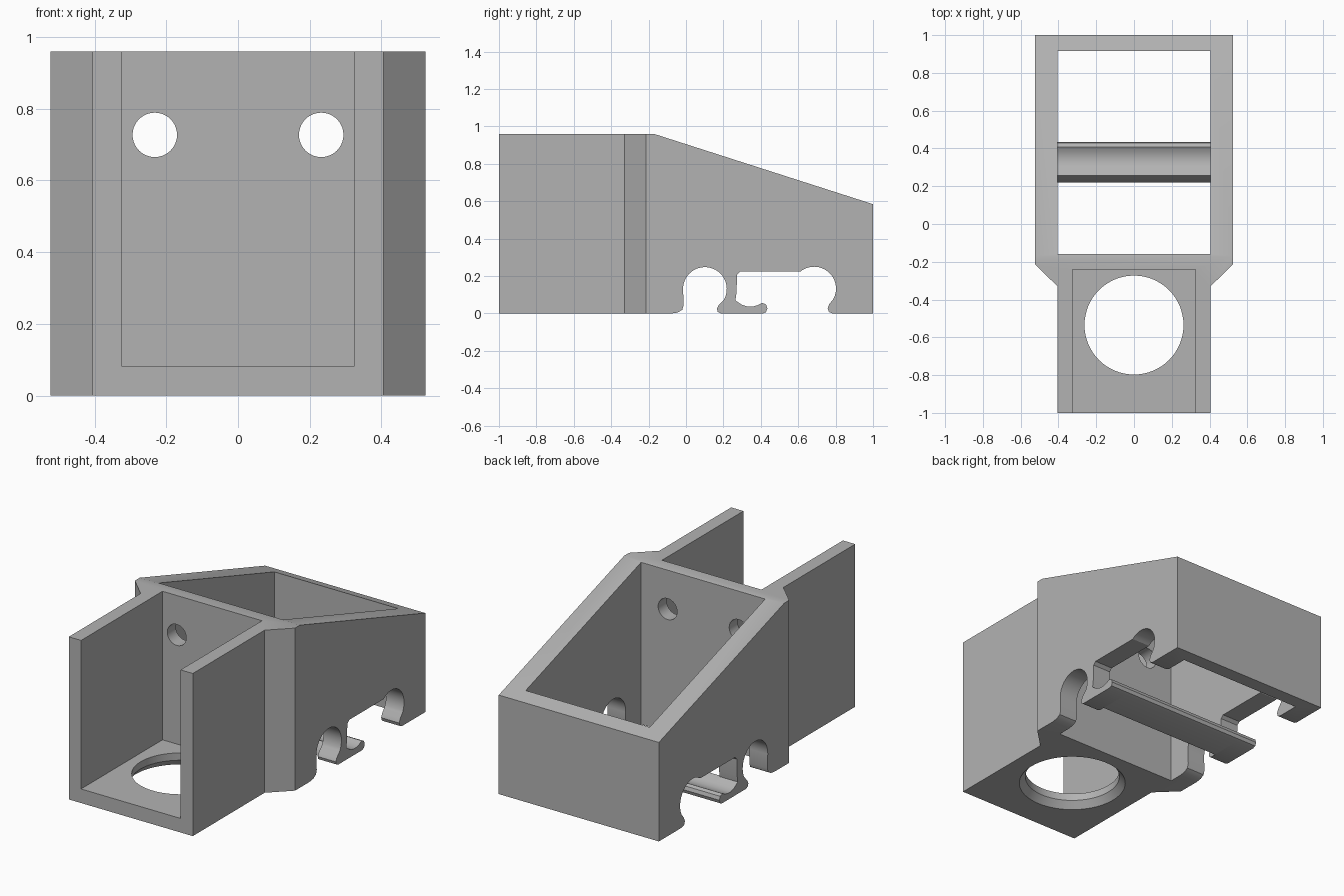
import bpy, bmesh
from math import cos, sin, radians
from mathutils import Vector, Matrix

old = bpy.data.objects.get("Cube")
if old:
    bpy.data.objects.remove(old, do_unlink=True)

grey = bpy.data.materials.new("light grey")
grey.use_nodes = True
grey.diffuse_color = (0.45, 0.45, 0.45, 1)
grey.node_tree.nodes["Principled BSDF"].inputs["Base Color"].default_value = grey.diffuse_color


def make(name, bm):
    bmesh.ops.recalc_face_normals(bm, faces=bm.faces)
    mesh = bpy.data.meshes.new(name)
    bm.to_mesh(mesh)
    bm.free()
    mesh.materials.append(grey)
    ob = bpy.data.objects.new(name, mesh)
    bpy.context.collection.objects.link(ob)
    return ob


def prism(name, points, depth):
    """Extrude a closed outline of 3D points along a vector."""
    bm = bmesh.new()
    face = bm.faces.new([bm.verts.new(p) for p in points])
    new = bmesh.ops.extrude_face_region(bm, geom=[face])["geom"]
    bmesh.ops.translate(bm, vec=Vector(depth),
                        verts=[v for v in new if isinstance(v, bmesh.types.BMVert)])
    return make(name, bm)


def side_prism(name, profile, half):
    """Extrude a (y, z) profile across the width."""
    return prism(name, [(-half, y, z) for y, z in profile], (2 * half, 0, 0))


def cylinder(name, centre, r1, r2, depth, rot=Matrix(), sides=64):
    bm = bmesh.new()
    bmesh.ops.create_cone(bm, cap_ends=True, segments=sides, radius1=r1, radius2=r2,
                          depth=depth, matrix=Matrix.Translation(centre) @ rot)
    return make(name, bm)


def arc(cy, cz, r, a0, a1, n=28):
    angles = [radians(a0 + (a1 - a0) * i / n) for i in range(n + 1)]
    return [(cy + r * cos(a), cz + r * sin(a)) for a in angles]


def rect(y0, y1, z0, z1):
    return [(y0, z0), (y1, z0), (y1, z1), (y0, z1)]


def select_only(ob):
    bpy.ops.object.select_all(action='DESELECT')
    ob.select_set(True)
    bpy.context.view_layer.objects.active = ob


def cut(ob, cutter):
    cutter.hide_render = True
    select_only(ob)
    mod = ob.modifiers.new("cut", 'BOOLEAN')
    mod.operation, mod.solver, mod.object = 'DIFFERENCE', 'EXACT', cutter
    bpy.ops.object.modifier_apply(modifier=mod.name)
    bpy.data.objects.remove(cutter, do_unlink=True)


# Housing block: plan outline with a narrow front and flared rear
height, narrow, wide = 0.96, 0.405, 0.523
half_plan = [(narrow, -1), (narrow, -0.33), (wide, -0.215), (wide, 1)]
plan = half_plan + [(-x, y) for x, y in reversed(half_plan)]
housing = prism("housing", [(x, y, 0) for x, y in plan], (0, 0, height))

# Sloped rear top
cut(housing, side_prism("slope_cutter", [(-0.17, height), (1.17, 0.53), (1.17, 1.2), (-0.17, 1.2)], 0.8))
# Front bay, open at front and top; rear bay, open at top and bottom
cut(housing, side_prism("front_bay_cutter", rect(-1.2, -0.24, 0.083, 1.2), 0.325))
cut(housing, side_prism("rear_bay_cutter", rect(-0.16, 0.917, -0.2, 1.2), narrow))

# Floor opening with a chamfer underneath
cut(housing, cylinder("floor_hole_cutter", (0, -0.535, 0), 0.262, 0.262, 0.4))
cut(housing, cylinder("chamfer_cutter", (0, -0.535, 0.01), 0.312, 0.262, 0.06))
# Screw holes through the dividing wall
for x in (-0.232, 0.232):
    cut(housing, cylinder("screw_hole_cutter", (x, -0.2, 0.727), 0.062, 0.062, 0.2,
                          Matrix.Rotation(radians(90), 4, 'X'), 40))

# Rail clip cut-outs through both side walls
hook = [(0.41, 0), (0.428, 0.007), (0.435, 0.027), (0.428, 0.048), (0.408, 0.057),
        (0.385, 0.045), (0.36, 0.038), (0.33, 0.037), (0.3, 0.046), (0.264, 0.07)]
front_notch = ([(-0.08, -0.05), (-0.08, 0), (-0.045, 0.005), (-0.02, 0.02), (-0.012, 0.045)]
               + arc(0.101, 0.131, 0.117, 182, -28)
               + [(0.175, 0.045), (0.165, 0.025), (0.17, 0.008), (0.188, 0), (0.188, -0.05)])
rear_notch = ([(0.41, -0.05)] + hook + [(0.27, 0.11), (0.273, 0.208), (0.29, 0.225), (0.6, 0.225)]
              + arc(0.685, 0.133, 0.117, 128, -28)
              + [(0.766, 0.05), (0.757, 0.028), (0.764, 0.008), (0.785, 0), (0.785, -0.05)])
cut(housing, side_prism("front_notch_cutter", front_notch, 0.8))
cut(housing, side_prism("rear_notch_cutter", rear_notch, 0.8))

# Hooked bar joining the two side walls
bar = side_prism("clip_bar", hook + [(0.256, 0.072), (0.236, 0.045), (0.225, 0.022), (0.22, 0)], narrow)

for ob in (housing, bar):
    select_only(ob)
    bpy.ops.object.shade_smooth_by_angle(angle=radians(30))
